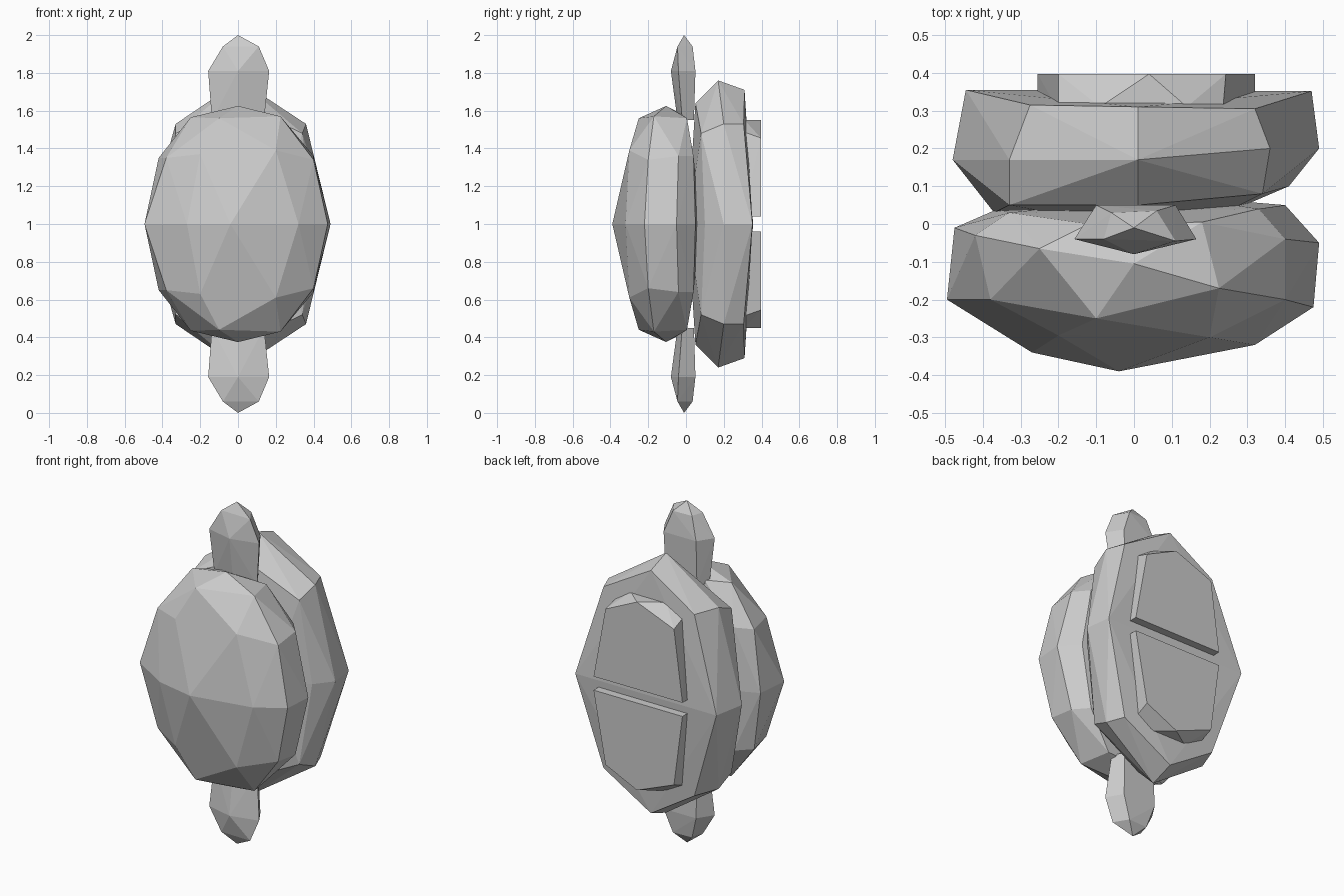
import bpy, bmesh


def hull(name, points, mirror=False):
    """Faceted solid around points (x, y, height above the middle z = 1)."""
    bm = bmesh.new()
    pts = set(points)
    if mirror:
        pts |= {(x, y, -h) for x, y, h in points}
    for x, y, h in sorted(pts):
        bm.verts.new((x, y, 1 + h))
    res = bmesh.ops.convex_hull(bm, input=bm.verts[:])
    junk = [v for v in bm.verts if not v.link_faces]
    bmesh.ops.delete(bm, geom=junk, context='VERTS')
    bmesh.ops.recalc_face_normals(bm, faces=bm.faces[:])
    me = bpy.data.meshes.new(name)
    bm.to_mesh(me)
    bm.free()
    ob = bpy.data.objects.new(name, me)
    bpy.context.collection.objects.link(ob)
    return ob


# Domed front shell: dome, wide rim, back edge (upper half, mirrored down)
dome = [(-.04, -.39, 0), (-.27, -.34, 0), (.32, -.32, 0),
        (.2, -.30, .39), (-.2, -.295, .37), (-.1, -.25, .56)]
rim = [(-.495, -.2, 0), (.475, -.22, 0), (.49, -.05, 0), (-.475, -.01, 0),
       (.4, -.2, .34), (.40, -.04, .36), (-.38, -.2, .35), (-.42, -.03, .35),
       (.225, -.17, .57), (-.25, -.065, .565), (0, -.105, .625)]
edge = [(.4, .05, 0), (-.36, .04, 0), (.1, .075, 0),
        (.33, .04, .36), (-.33, .03, .36), (.18, .005, .56), (-.12, .0, .57)]
hull("front_shell", dome + rim + edge, True)

# Back shell: front edge, widest belt, back edge
front = [(.41, .1, 0), (-.37, .03, 0), (.2, .01, 0), (-.1, .01, 0),
         (.34, .08, .48), (-.33, .05, .48), (.01, .05, .64)]
belt = [(.49, .2, 0), (-.48, .17, 0), (.36, .2, .53), (-.33, .17, .53), (.01, .17, .76)]
back = [(.47, .352, 0), (-.445, .355, 0), (.32, .305, .53), (-.275, .315, .53), (.01, .31, .71)]
hull("back_shell", front + belt + back, True)

# Knobs at both ends, and the two raised plates on the back
knob = [(0, -.01, 1.0)]
knob += [(-.08, -.04, .94), (.11, -.045, .94), (.06, .035, .94), (-.06, .03, .94)]
knob += [(-.158, -.04, .81), (0, -.08, .81), (.165, -.04, .81), (.11, .05, .81), (-.1, .05, .81)]
knob += [(-.138, -.02, .55), (0, -.045, .55), (.138, -.02, .55), (.1, .042, .55), (-.1, .042, .55)]
plate = [(.32, .397, .04), (.243, .397, .455), (.04, .397, .55), (-.2, .397, .455), (-.255, .397, .04)]
plate += [(.32, .3, .04), (.235, .3, .49), (.14, .31, .55), (-.09, .31, .55), (-.2, .3, .495), (-.255, .3, .04)]
for side, s in (("upper", 1), ("lower", -1)):
    hull(side + "_knob", [(x, y, h * s) for x, y, h in knob])
    hull(side + "_back_plate", [(x, y, h * s) for x, y, h in plate])
